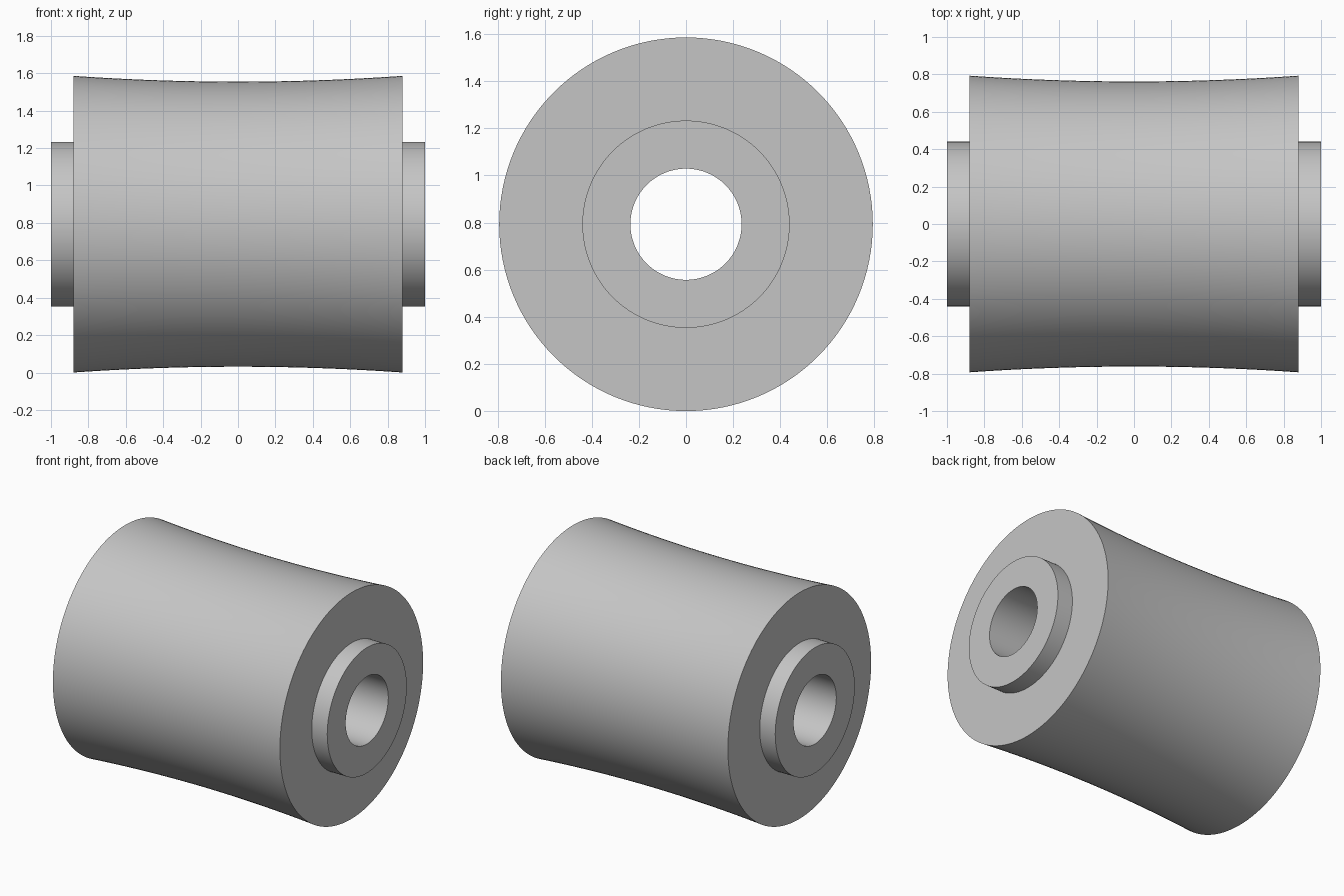
import bpy, bmesh, math

cube = bpy.data.objects.get("Cube")
if cube:
    bpy.data.objects.remove(cube, do_unlink=True)

END_R, WAIST_R, HUB_R, BORE_R = 0.793, 0.762, 0.44, 0.236
BODY_X, HUB_X = 0.88, 1.0
SIDES, STEPS = 128, 24

# Plain grey material
grey = bpy.data.materials.new("light grey")
grey.use_nodes = True
colour = (0.56, 0.56, 0.56, 1)
grey.diffuse_color = colour
grey.node_tree.nodes["Principled BSDF"].inputs["Base Color"].default_value = colour

# Closed section: bore, hub ends and the concave rolling surface
section = [(-HUB_X, BORE_R), (-HUB_X, HUB_R), (-BODY_X, HUB_R)]
for i in range(STEPS + 1):
    t = 2 * i / STEPS - 1
    section.append((BODY_X * t, WAIST_R + (END_R - WAIST_R) * t * t))
section += [(BODY_X, HUB_R), (HUB_X, HUB_R), (HUB_X, BORE_R)]

# Revolve the section about the x axis
bm = bmesh.new()
rings = []
for s in range(SIDES):
    a = 2 * math.pi * s / SIDES
    rings.append([bm.verts.new((x, r * math.cos(a), r * math.sin(a))) for x, r in section])
count = len(section)
for s in range(SIDES):
    here, there = rings[s], rings[(s + 1) % SIDES]
    for i in range(count):
        j = (i + 1) % count
        bm.faces.new((here[i], here[j], there[j], there[i]))
bmesh.ops.recalc_face_normals(bm, faces=bm.faces)

mesh = bpy.data.meshes.new("concave_roller")
bm.to_mesh(mesh)
bm.free()
mesh.materials.append(grey)
roller = bpy.data.objects.new("concave_roller", mesh)
bpy.context.collection.objects.link(roller)
roller.location.z = END_R

# Smooth curved surfaces with crisp rims
bpy.ops.object.select_all(action='DESELECT')
roller.select_set(True)
bpy.context.view_layer.objects.active = roller
bpy.ops.object.shade_smooth_by_angle(angle=math.radians(30))
